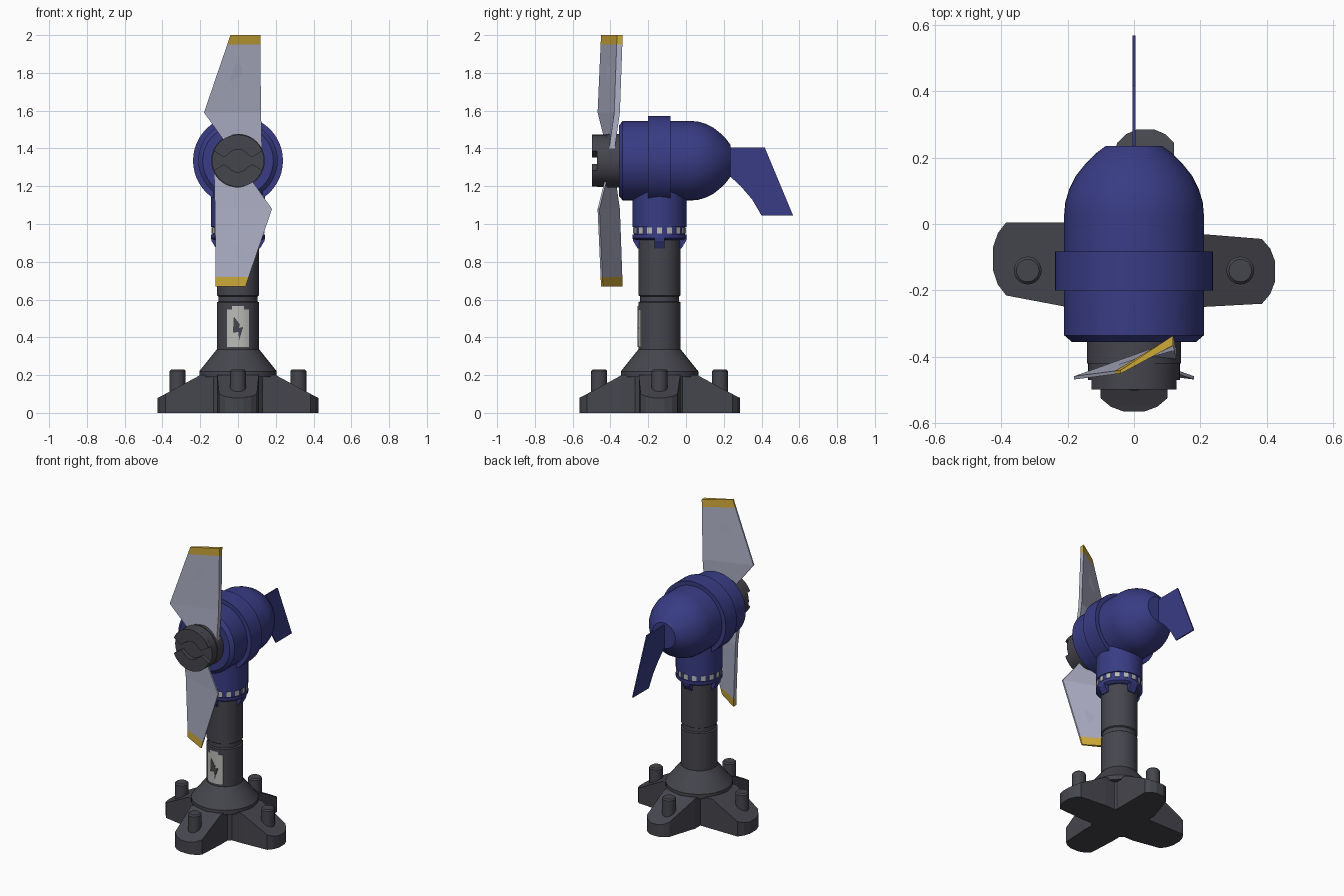
import bpy, bmesh, math
from mathutils import Matrix, Vector

if "Cube" in bpy.data.objects:
    bpy.data.objects.remove(bpy.data.objects["Cube"])

AX = -0.14          # tower axis (y)
HZ = 1.335          # rotor axis (z)


def material(name, rgb):
    m = bpy.data.materials.new(name)
    m.diffuse_color = (*rgb, 1)
    m.use_nodes = True
    m.node_tree.nodes["Principled BSDF"].inputs["Base Color"].default_value = m.diffuse_color
    return m


DARK = material("dark_metal", (0.06, 0.06, 0.075))
BLUE = material("blue_paint", (0.04, 0.045, 0.23))
PALE = material("blade_grey", (0.42, 0.43, 0.56))
GOLD = material("yellow_tip", (0.62, 0.40, 0.04))
WHITE = material("light_grey", (0.5, 0.5, 0.48))


def finish(name, bm, mat, smooth=True):
    bmesh.ops.recalc_face_normals(bm, faces=bm.faces)
    me = bpy.data.meshes.new(name)
    bm.to_mesh(me)
    bm.free()
    me.materials.append(mat)
    ob = bpy.data.objects.new(name, me)
    bpy.context.collection.objects.link(ob)
    if smooth:
        bpy.ops.object.select_all(action='DESELECT')
        bpy.context.view_layer.objects.active = ob
        ob.select_set(True)
        bpy.ops.object.shade_smooth_by_angle(angle=math.radians(28))
    return ob


def loft(bm, sections):
    """Skin equal-length closed sections and cap both ends."""
    rings = [[bm.verts.new(p) for p in s] for s in sections]
    n = len(rings[0])
    for a, b in zip(rings, rings[1:]):
        for i in range(n):
            j = (i + 1) % n
            bm.faces.new((a[i], a[j], b[j], b[i]))
    bm.faces.new(rings[0])
    bm.faces.new(rings[-1])


def turned(name, profile, mat, center=(0, AX, 0), along_y=False, segs=40):
    """Solid of revolution from (radius, height) pairs."""
    bm = bmesh.new()
    ang = [2 * math.pi * i / segs for i in range(segs)]
    loft(bm, [[(r * math.cos(a), r * math.sin(a), h) for a in ang] for r, h in profile])
    if along_y:
        bm.transform(Matrix.Rotation(math.radians(-90), 4, 'X'))
    bm.transform(Matrix.Translation(center))
    return finish(name, bm, mat)


def prism(name, pts, mat, to3d, lo, hi, smooth=False):
    """Extrude a 2D outline between two depths."""
    bm = bmesh.new()
    loft(bm, [[to3d(a, b, d) for a, b in pts] for d in (lo, hi)])
    return finish(name, bm, mat, smooth)


# Base feet: (angle, v low, v high) at the outer end, with bolts
feet = {"right": (0, -0.10, 0.095), "back": (90, -0.12, 0.05),
        "left": (180, -0.145, 0.075), "front": (270, -0.10, 0.10)}
for side, (deg, lo, hi) in feet.items():
    bm = bmesh.new()
    mid = (lo + hi) / 2
    rl, rh = min(lo, -0.11), max(hi, 0.11)
    cols = [(0, rl, rh, 0.2), (0.2, rl, rh, 0.2), (0.385, lo, hi, 0.1),
            (0.41, mid + (lo - mid) * .7, mid + (hi - mid) * .7, 0.087),
            (0.425, mid + (lo - mid) * .3, mid + (hi - mid) * .3, 0.08)]
    loft(bm, [[(u, a, 0), (u, b, 0), (u, b, z), (u, a, z)] for u, a, b, z in cols])
    bm.transform(Matrix.Translation((0, AX, 0)) @ Matrix.Rotation(math.radians(deg), 4, 'Z'))
    finish("foot_" + side, bm, DARK, False)
    a = math.radians(deg)
    turned("bolt_" + side, [(0.042, 0.05), (0.042, 0.222), (0.034, 0.23)], DARK,
           (0.32 * math.cos(a), AX + 0.32 * math.sin(a), 0), segs=20)

# Base cone and tower
turned("base_core", [(0.17, 0), (0.17, 0.19), (0.205, 0.19), (0.205, 0.22), (0.113, 0.335)], DARK)
turned("tower", [(0.112, 0.3), (0.112, 0.585), (0.104, 0.59), (0.104, 0.617),
                 (0.112, 0.622), (0.112, 0.95)], DARK)

# Battery sign wrapped on the tower
def curved_plate(name, half, z0, z1, r, mat):
    xs = [half * (i / 5 - 1) for i in range(11)]
    bm = bmesh.new()
    loft(bm, [[(x, AX - math.sqrt(rr * rr - x * x), z) for rr, z in
               ((r, z0), (r, z1), (r - .01, z1), (r - .01, z0))] for x in xs])
    return finish(name, bm, mat)


curved_plate("battery_sign", 0.057, 0.35, 0.547, 0.1155, WHITE)
curved_plate("battery_sign_cap", 0.032, 0.547, 0.567, 0.1155, WHITE)
prism("lightning_bolt", [(-.022, .51), (.01, .468), (.005, .45), (.028, .455), (.006, .385),
                         (.002, .428), (-.027, .425)], DARK, lambda x, z, d: (x, d, z), -0.257, -0.24)

# Yaw collar with light dashes and clamp tabs
turned("collar", [(0.128, 0.915), (0.143, 0.925), (0.143, 0.945), (0.136, 0.945), (0.136, 0.985),
                  (0.143, 0.985), (0.143, 1.3)], BLUE)
bm = bmesh.new()
for i in range(16):
    a = 2 * math.pi * i / 16
    sec = [[((r * math.cos(a + t)), AX + r * math.sin(a + t), z) for r, t in
            ((.12, -.1), (.1405, -.1), (.1405, .1), (.12, .1))] for z in (.95, .982)]
    loft(bm, sec)
finish("collar_dashes", bm, WHITE, False)
bm = bmesh.new()
for i in range(4):
    rot = Matrix.Translation((0, AX, 0)) @ Matrix.Rotation(i * math.pi / 2, 4, 'Z')
    loft(bm, [[rot @ Vector((r, y, z)) for r, z in ((.1, .93), (.143, .925), (.14, .91), (.116, .87), (.1, .87))]
              for y in (-0.026, 0.026)])
finish("collar_tabs", bm, BLUE, False)

# Nacelle body and raised band
turned("nacelle", [(0.187, -0.355), (0.21, -0.335), (0.21, 0.03), (0.207, 0.065), (0.195, 0.105),
                   (0.175, 0.145), (0.147, 0.18), (0.118, 0.21), (0.085, 0.235)],
       BLUE, (0, 0, HZ), True, 48)
turned("nacelle_band", [(0.2, -0.2), (0.238, -0.2), (0.238, -0.083), (0.2, -0.083)],
       BLUE, (0, 0, HZ), True, 48)

# Tail fin
prism("tail_fin", [(.2, 1.405), (.417, 1.405), (.567, 1.045), (.40, 1.045), (.35, 1.13),
                   (.29, 1.20), (.23, 1.255), (.2, 1.26)], BLUE, lambda y, z, d: (d, y, z), -0.004, 0.004)

# Hub with two raised front jaws around a centre recess
turned("hub", [(0.142, -0.34), (0.142, -0.42), (0.138, -0.42), (0.138, -0.47)], DARK, (0, 0, HZ), True)
outer = [(0.138 * math.cos(math.radians(a)), 0.138 * math.sin(math.radians(a))) for a in range(22, 159, 8)]
inner = [(0.06 * math.cos(math.radians(a)), 0.06 * math.sin(math.radians(a))) for a in range(140, 39, -10)]
jaw = outer + [(-0.138 * math.cos(math.radians(22)), 0.052), (-0.075, 0.018)] + inner + [(0.075, 0.018)]
for name, s in (("hub_jaw_upper", 1), ("hub_jaw_lower", -1)):
    prism(name, jaw, DARK, lambda x, z, d, s=s: (s * x, d, HZ + s * z), -0.498, -0.46, True)

# Two blades: sections as (z, left x, left y, right x, right front y, right back y)
stations = [(1.38, -.03, -.415, .127, -.41, -.38), (1.59, -.18, -.468, .122, -.38, -.35),
            (1.95, -.057, -.452, .118, -.367, -.337), (2.0, -.04, -.45, .118, -.365, -.335)]
for side, deg in (("upper", 0), ("lower", 180)):
    spin = Matrix.Translation((0, 0, HZ)) @ Matrix.Rotation(math.radians(deg), 4, 'Y') \
        @ Matrix.Translation((0, 0, -HZ))
    for part, st, mat in (("blade_", stations[:3], PALE), ("blade_tip_", stations[2:], GOLD)):
        bm = bmesh.new()
        loft(bm, [[spin @ Vector(p) for p in ((xl, yl, z), (xr, yf, z), (xr, yb, z), (xl, yl + .01, z))]
                  for z, xl, yl, xr, yf, yb in st])
        finish(part + side, bm, mat, False)
